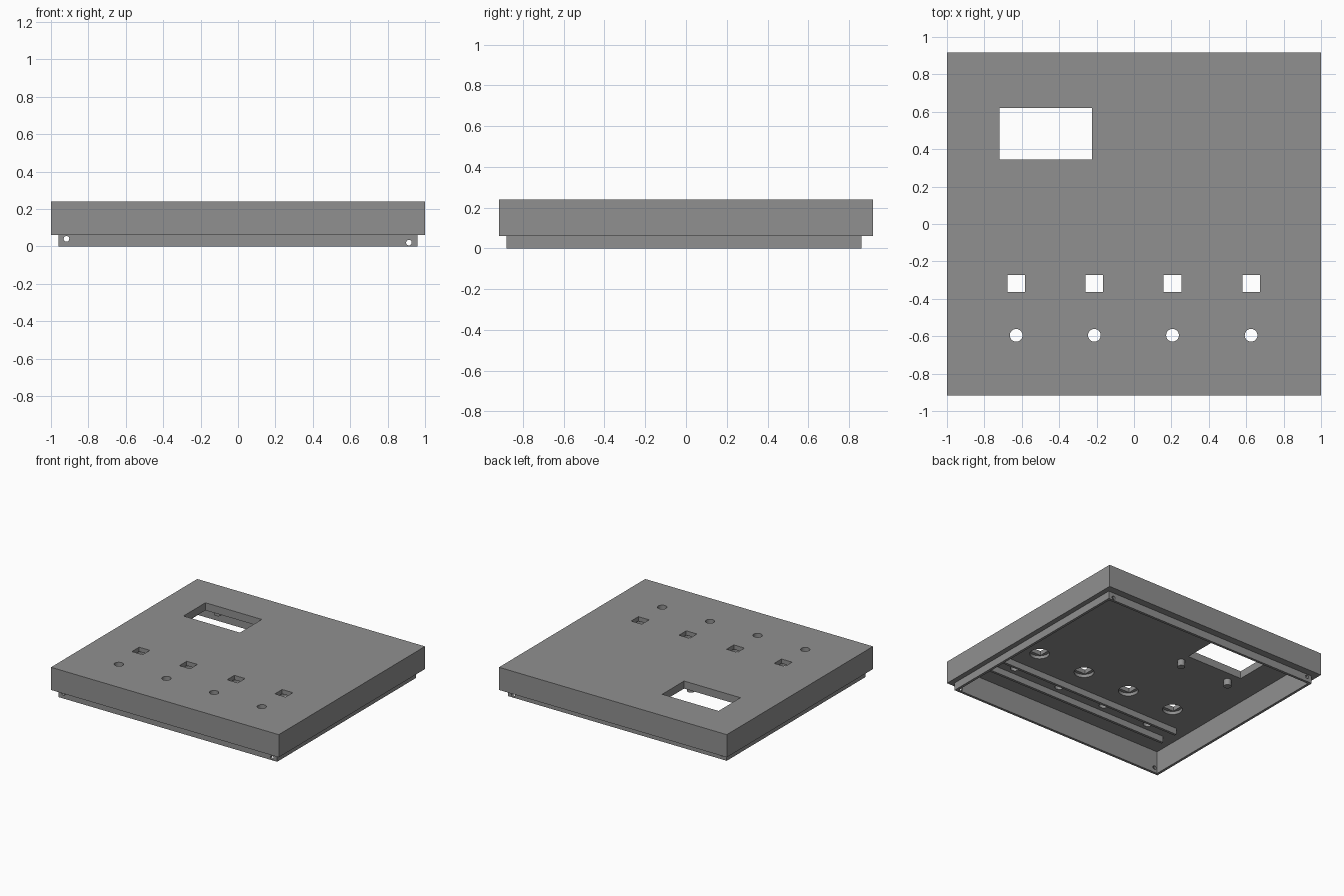
import bpy, math

if "Cube" in bpy.data.objects:
    bpy.data.objects.remove(bpy.data.objects["Cube"])

grey = bpy.data.materials.new("mid_grey")
grey.diffuse_color = (0.28, 0.28, 0.28, 1)
grey.use_nodes = True
grey.node_tree.nodes["Principled BSDF"].inputs["Base Color"].default_value = grey.diffuse_color


def box(name, x0, x1, y0, y1, z0, z1):
    bpy.ops.mesh.primitive_cube_add(size=1, location=((x0 + x1) / 2, (y0 + y1) / 2, (z0 + z1) / 2))
    ob = bpy.context.object
    ob.name = name
    ob.scale = (x1 - x0, y1 - y0, z1 - z0)
    bpy.ops.object.transform_apply(location=False, rotation=False, scale=True)
    ob.data.materials.append(grey)
    return ob


def cylinder(name, x, y, z, r, depth, along_y=False, sides=32):
    rot = (math.pi / 2, 0, 0) if along_y else (0, 0, 0)
    bpy.ops.mesh.primitive_cylinder_add(vertices=sides, radius=r, depth=depth,
                                        location=(x, y, z), rotation=rot)
    ob = bpy.context.object
    ob.name = name
    ob.data.materials.append(grey)
    return ob


def combine(target, tool, operation):
    mod = target.modifiers.new("combine", 'BOOLEAN')
    mod.operation = operation
    mod.solver = 'EXACT'
    mod.object = tool
    bpy.context.view_layer.objects.active = target
    bpy.ops.object.modifier_apply(modifier=mod.name)
    bpy.data.objects.remove(tool, do_unlink=True)


TOP, CEILING, LEDGE = 0.24, 0.18, 0.06
COLUMNS = (-0.63, -0.212, 0.206, 0.626)

# Lid shell: wide cover with a stepped-in lip, hollow from below
lid = box("lid", -1, 1, -0.917, 0.917, LEDGE, TOP)
combine(lid, box("lip", -0.96, 0.96, -0.88, 0.86, 0, 0.12), 'UNION')
combine(lid, box("cavity", -0.94, 0.94, -0.86, 0.84, -0.1, CEILING), 'DIFFERENCE')

# Display window
combine(lid, box("window", -0.72, -0.225, 0.345, 0.62, 0.1, 0.3), 'DIFFERENCE')

# Square switch holes with round recesses beneath, and round lamp holes
for x in COLUMNS:
    combine(lid, cylinder("recess", x, -0.318, 0.155, 0.072, 0.1), 'DIFFERENCE')
    combine(lid, box("square_hole", x - 0.047, x + 0.047, -0.364, -0.273, 0.1, 0.3), 'DIFFERENCE')
    combine(lid, cylinder("lamp_hole", x, -0.595, 0.2, 0.034, 0.2), 'DIFFERENCE')

# Screw holes through the front and back lip
for x, z in ((-0.917, 0.04), (0.914, 0.02)):
    combine(lid, cylinder("screw_hole", x, 0, z, 0.015, 1.76, True, 24), 'DIFFERENCE')

# Mounting posts around the window
for x in (-0.665, -0.227):
    for y in (0.262, 0.70):
        cylinder("mounting_post", x, y, 0.157, 0.028, 0.055)

# Long rails either side of the lamp holes
for y in (-0.67, -0.52):
    box("board_rail", -0.83, 0.83, y - 0.01, y + 0.01, 0.13, CEILING + 0.005)

# Keep hole edges crisp and curved walls smooth
for ob in bpy.context.scene.objects:
    bpy.ops.object.select_all(action='DESELECT')
    ob.select_set(True)
    bpy.context.view_layer.objects.active = ob
    bpy.ops.object.shade_smooth_by_angle(angle=math.radians(30))
